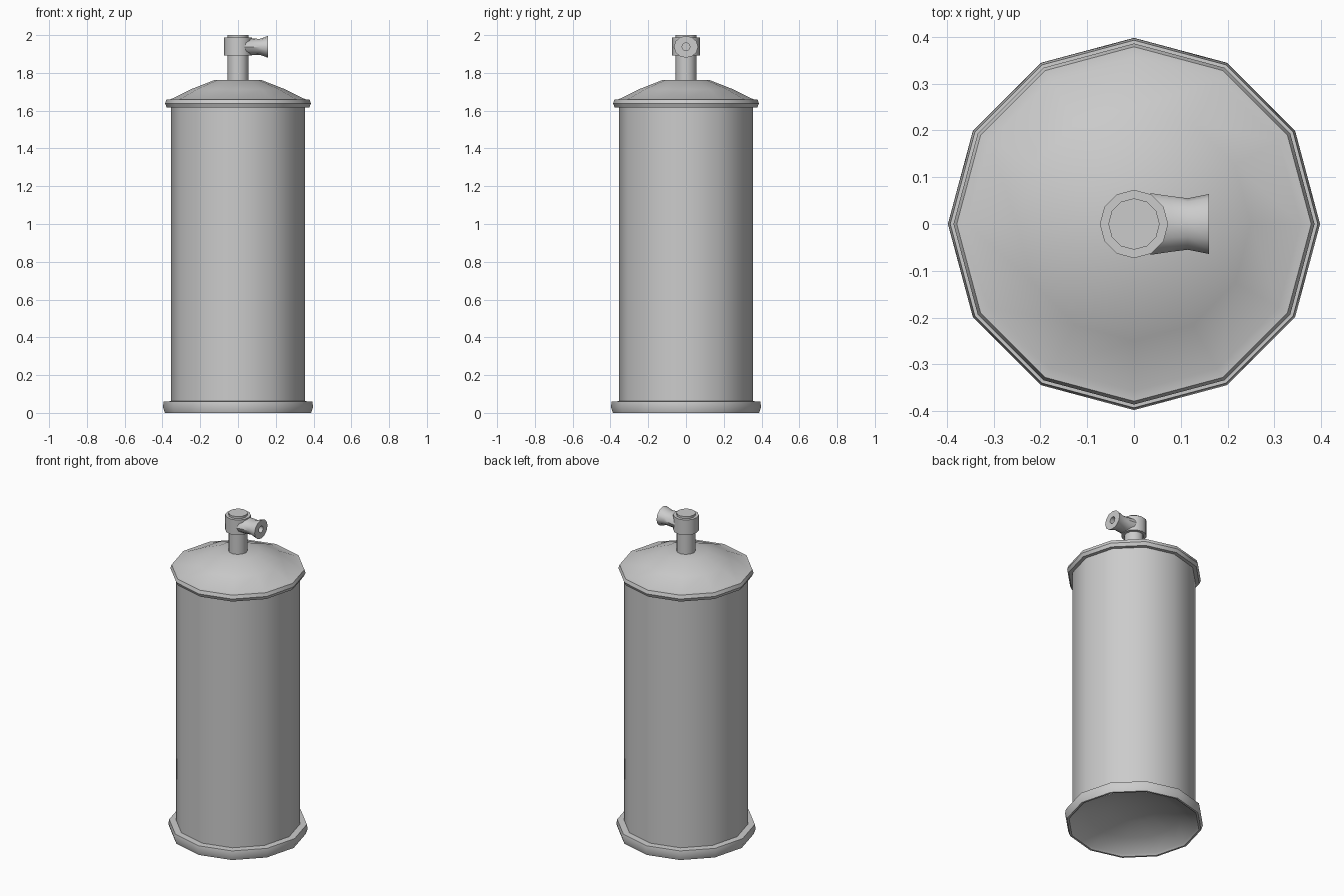
import bpy, bmesh
from math import cos, sin, pi, radians

if "Cube" in bpy.data.objects:
    bpy.data.objects.remove(bpy.data.objects["Cube"])

SIDES = 12


def loft(name, rings, smooth_angle=35):
    """Skin a list of vertex loops; single-point loops close to a tip."""
    bm = bmesh.new()
    loops = [[bm.verts.new(p) for p in ring] for ring in rings]
    for a, b in zip(loops, loops[1:]):
        for i in range(SIDES):
            j = (i + 1) % SIDES
            if len(a) == 1:
                bm.faces.new((a[0], b[j], b[i]))
            elif len(b) == 1:
                bm.faces.new((a[i], a[j], b[0]))
            else:
                bm.faces.new((a[i], a[j], b[j], b[i]))
    for end in (loops[0], loops[-1]):
        if len(end) > 1:
            bm.faces.new(end)
    bmesh.ops.recalc_face_normals(bm, faces=bm.faces)
    mesh = bpy.data.meshes.new(name)
    bm.to_mesh(mesh)
    bm.free()
    ob = bpy.data.objects.new(name, mesh)
    bpy.context.collection.objects.link(ob)
    bpy.ops.object.select_all(action='DESELECT')
    ob.select_set(True)
    bpy.context.view_layer.objects.active = ob
    bpy.ops.object.shade_smooth_by_angle(angle=radians(smooth_angle))
    return ob


def lathe(name, profile):
    """Revolve (radius, z) points around the z axis."""
    rings = []
    for r, z in profile:
        if r == 0:
            rings.append([(0, 0, z)])
        else:
            rings.append([(r * cos(2 * pi * i / SIDES), r * sin(2 * pi * i / SIDES), z)
                          for i in range(SIDES)])
    return loft(name, rings)


# Tank: hollow domed underside, base rim, barrel, top rim and domed lid
lathe("tank_body", [
    (0, 0.11), (0.14, 0.095), (0.26, 0.06), (0.365, 0.012), (0.375, 0),
    (0.387, 0), (0.398, 0.032), (0.393, 0.06), (0.355, 0.062),
    (0.355, 1.617), (0.377, 1.617), (0.386, 1.637), (0.379, 1.658),
    (0.357, 1.66), (0.25, 1.713), (0.125, 1.762), (0, 1.764)])

# Valve: stem, wider collar and small cap in one turned piece
lathe("valve", [
    (0, 1.75), (0.055, 1.75), (0.055, 1.892), (0.073, 1.892),
    (0.073, 1.987), (0.055, 1.987), (0.055, 2.0), (0, 2.0)])

# Nozzle: narrows away from the collar, flares at the mouth, with a bored hole
NOZZLE_Z = 1.938
sections = [(0.035, 0.066, 0.045), (0.075, 0.06, 0.044), (0.115, 0.055, 0.042),
            (0.16, 0.064, 0.058), (0.16, 0.021, 0.021), (0.10, 0.021, 0.021)]
loft("nozzle", [[(x, w * cos(2 * pi * i / SIDES), NOZZLE_Z + h * sin(2 * pi * i / SIDES))
                 for i in range(SIDES)] for x, w, h in sections])
